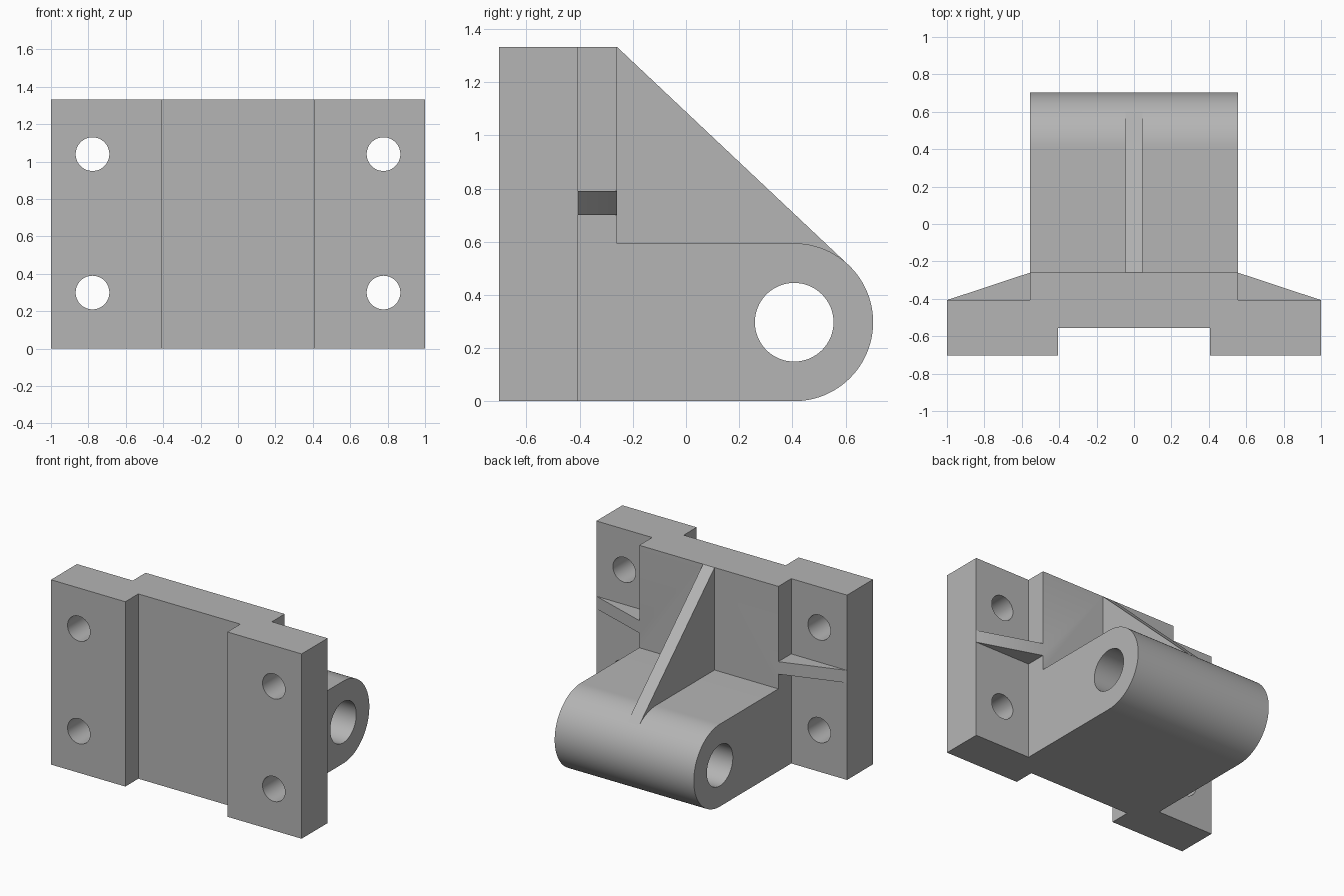
import bpy
import bmesh
import math
from mathutils import Matrix, Vector

if "Cube" in bpy.data.objects:
    bpy.data.objects.remove(bpy.data.objects["Cube"])

grey = bpy.data.materials.new("plain grey")
grey.use_nodes = True
colour = (0.46, 0.46, 0.46, 1)
grey.diffuse_color = colour
grey.node_tree.nodes["Principled BSDF"].inputs["Base Color"].default_value = colour

WIDE, STEP, GROOVE = 1.0, 0.555, 0.407       # half widths
FRONT, RECESS, FLANGE, PAD = -0.703, -0.555, -0.407, -0.26
TOP, R, HOLE = 1.333, 0.297, 0.148
PIN = Vector((0.407, R))                     # pin centre (y, z)


def prism(name, profile, start, end, axis):
    """Extrude a profile along z (points are x, y) or x (points are y, z)."""
    place = (lambda a, b, t: (a, b, t)) if axis == "z" else (lambda a, b, t: (t, a, b))
    bm = bmesh.new()
    face = bm.faces.new([bm.verts.new(place(a, b, start)) for a, b in profile])
    new = bmesh.ops.extrude_face_region(bm, geom=[face])["geom"]
    moved = [v for v in new if isinstance(v, bmesh.types.BMVert)]
    bmesh.ops.translate(bm, verts=moved, vec=place(0, 0, end - start))
    bmesh.ops.recalc_face_normals(bm, faces=bm.faces)
    return finish(name, bm)


def cylinder(name, radius, depth, centre, axis):
    turn = Matrix.Rotation(math.pi / 2, 4, axis)
    bm = bmesh.new()
    bmesh.ops.create_cone(bm, cap_ends=True, segments=64, radius1=radius, radius2=radius,
                          depth=depth, matrix=Matrix.Translation(centre) @ turn)
    return finish(name, bm)


def finish(name, bm):
    mesh = bpy.data.meshes.new(name)
    bm.to_mesh(mesh)
    bm.free()
    mesh.materials.append(grey)
    obj = bpy.data.objects.new(name, mesh)
    bpy.context.collection.objects.link(obj)
    return obj


def combine(body, part, operation):
    mod = body.modifiers.new(part.name, "BOOLEAN")
    mod.operation, mod.solver, mod.object = operation, "EXACT", part
    bpy.context.view_layer.objects.active = body
    bpy.ops.object.modifier_apply(modifier=mod.name)
    bpy.data.objects.remove(part)


# Mounting plate with front groove and raised back pad
half = [(GROOVE, RECESS), (GROOVE, FRONT), (WIDE, FRONT),
        (WIDE, FLANGE), (STEP, FLANGE), (STEP, PAD)]
bracket = prism("hinge_bracket", half + [(-x, y) for x, y in reversed(half)], 0, TOP, "z")

# Rounded pivot boss
arc = [PIN + R * Vector((math.cos(a), math.sin(a)))
       for a in (math.pi * (i / 48 - 0.5) for i in range(49))]
boss = prism("pivot_boss", [(-0.35, 2 * R), (-0.35, 0)] + [tuple(p) for p in arc],
             -STEP, STEP, "x")
combine(bracket, boss, "UNION")

# Central gusset, sloping from the plate top to the boss
gusset = prism("gusset", [(-0.35, 0.5), (-0.35, TOP), (PAD, TOP), (0.602, 0.521), (0.55, 0.5)],
               -0.046, 0.046, "x")
combine(bracket, gusset, "UNION")

# Tapered ribs behind the flanges
for side in (-1, 1):
    outline = [(WIDE, FLANGE), (STEP, PAD), (0.5, -0.35), (0.5, -0.45), (0.95, -0.45)]
    rib = prism("side_rib", [(side * x, y) for x, y in outline], 0.7, 0.79, "z")
    combine(bracket, rib, "UNION")

# Pin bore and bolt holes
combine(bracket, cylinder("pin_bore", HOLE, 2, (0, PIN.x, PIN.y), "Y"), "DIFFERENCE")
for x in (-0.778, 0.778):
    for z in (0.3, 1.04):
        combine(bracket, cylinder("bolt_hole", 0.09, 0.6, (x, -0.55, z), "X"), "DIFFERENCE")

# One material, smooth curves, crisp edges
bracket.data.materials.clear()
bracket.data.materials.append(grey)
for face in bracket.data.polygons:
    face.material_index = 0
bpy.context.view_layer.objects.active = bracket
bracket.select_set(True)
bpy.ops.object.shade_smooth_by_angle(angle=math.radians(25))
